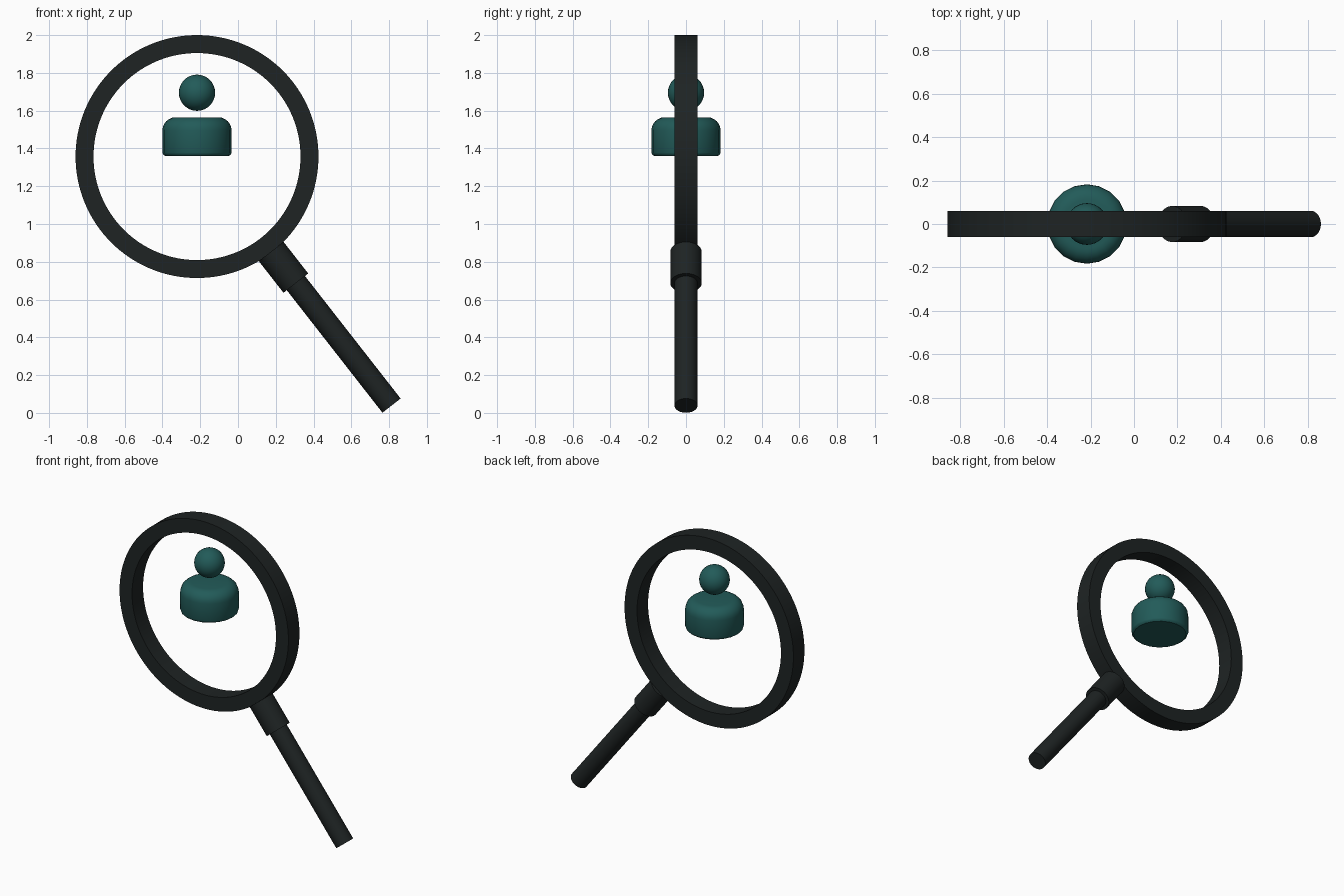
import bpy, math
from mathutils import Vector

if "Cube" in bpy.data.objects:
    bpy.data.objects.remove(bpy.data.objects["Cube"])

C = Vector((-0.217, 0, 1.357))            # centre of the ring
AXIS = Vector((0.6155, 0, -0.788)).normalized()   # handle direction


def material(name, rgba):
    m = bpy.data.materials.new(name)
    m.diffuse_color = rgba
    m.use_nodes = True
    m.node_tree.nodes["Principled BSDF"].inputs["Base Color"].default_value = m.diffuse_color
    return m


DARK = material("dark", (0.013, 0.017, 0.017, 1))
TEAL = material("teal", (0.016, 0.105, 0.10, 1))


def smooth(ob):
    bpy.ops.object.select_all(action='DESELECT')
    ob.select_set(True)
    bpy.context.view_layer.objects.active = ob
    bpy.ops.object.shade_smooth_by_angle(angle=math.radians(35))


def lathe(name, profile, n, origin, axis, mat, closed=False):
    """Spin (radius, height) points round an axis; open profiles get end caps."""
    rot = Vector((0, 0, 1)).rotation_difference(axis).to_matrix()
    verts = [origin + rot @ Vector((r * math.cos(2 * math.pi * i / n),
                                    r * math.sin(2 * math.pi * i / n), h))
             for r, h in profile for i in range(n)]
    k = len(profile)
    faces = []
    for j in range(k if closed else k - 1):
        a, b = j * n, (j + 1) % k * n
        faces += [(a + i, a + (i + 1) % n, b + (i + 1) % n, b + i) for i in range(n)]
    if not closed:
        faces += [tuple(reversed(range(n))), tuple(range((k - 1) * n, k * n))]
    me = bpy.data.meshes.new(name)
    me.from_pydata(verts, [], faces)
    me.materials.append(mat)
    ob = bpy.data.objects.new(name, me)
    bpy.context.collection.objects.link(ob)
    smooth(ob)
    return ob


# Lens frame
lathe("lens_ring", [(0.643, -0.06), (0.643, 0.06), (0.548, 0.06), (0.548, -0.06)],
      128, C, Vector((0, 1, 0)), DARK, closed=True)

# Collar and handle, pointing away from the ring centre
lathe("handle_collar", [(0.083, 0.638), (0.083, 0.85)], 48, C, AXIS, DARK)
lathe("handle", [(0.061, 0.80), (0.061, 1.673)], 48, C, AXIS, DARK)

# Figure: rounded torso and ball head
fig = Vector((C.x, 0, 1.36))
R, H, B = 0.183, 0.205, 0.07
torso = [(R - 0.014, 0), (R - 0.004, 0.008), (R, 0.018)]
torso += [(R - B + B * math.cos(t * math.pi / 12), H - B + B * math.sin(t * math.pi / 12))
          for t in range(7)]
lathe("torso", torso, 20, fig, Vector((0, 0, 1)), TEAL)

bpy.ops.mesh.primitive_uv_sphere_add(segments=32, ring_count=16, radius=0.096,
                                     location=(C.x, 0, 1.695))
head = bpy.context.object
head.name = "head"
head.data.materials.append(TEAL)
smooth(head)
